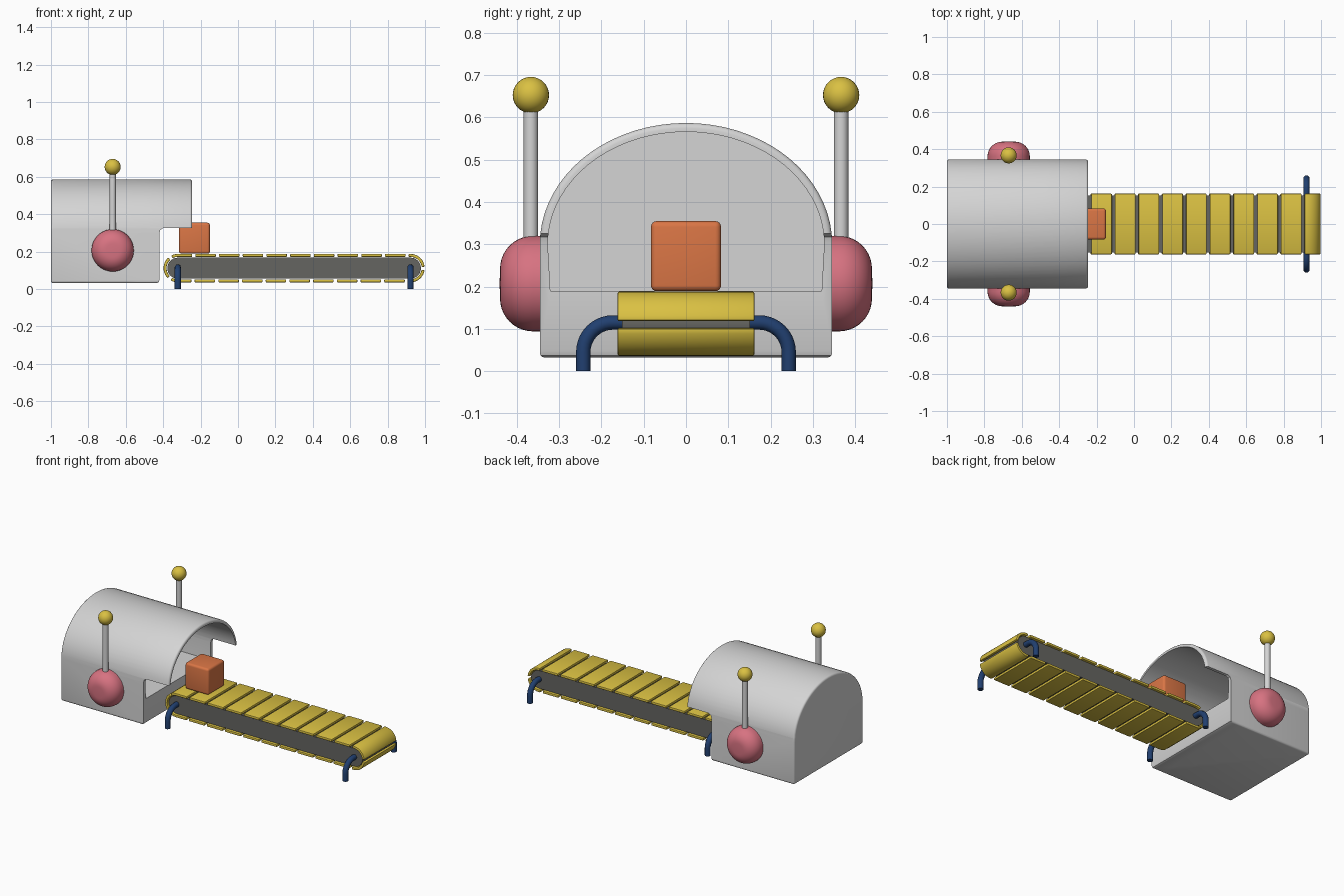
import bpy, bmesh, math
from mathutils import Vector

if "Cube" in bpy.data.objects:
    bpy.data.objects.remove(bpy.data.objects["Cube"])


def material(name, r, g, b):
    m = bpy.data.materials.new(name)
    m.diffuse_color = (r, g, b, 1)
    m.use_nodes = True
    m.node_tree.nodes["Principled BSDF"].inputs["Base Color"].default_value = m.diffuse_color
    return m


GREY = material("light grey", 0.66, 0.66, 0.66)
YELLOW = material("yellow", 0.70, 0.53, 0.055)
PINK = material("pink", 0.68, 0.17, 0.22)
ORANGE = material("orange", 0.70, 0.18, 0.06)
NAVY = material("navy blue", 0.015, 0.05, 0.16)
DARK = material("dark grey", 0.13, 0.13, 0.12)


def activate(ob):
    bpy.ops.object.select_all(action='DESELECT')
    ob.select_set(True)
    bpy.context.view_layer.objects.active = ob


def smooth(ob, angle=35):
    activate(ob)
    bpy.ops.object.shade_smooth_by_angle(angle=math.radians(angle))


def finish(name, bm, mat):
    bmesh.ops.recalc_face_normals(bm, faces=bm.faces)
    me = bpy.data.meshes.new(name)
    bm.to_mesh(me)
    bm.free()
    me.materials.append(mat)
    ob = bpy.data.objects.new(name, me)
    bpy.context.collection.objects.link(ob)
    return ob


def add_prism(bm, pts, axis, a, b):
    """Extrude a 2D outline along x (outline in y,z) or y (outline in x,z)."""
    def at(p, t):
        return (t, p[0], p[1]) if axis == 'x' else (p[0], t, p[1])
    lo = [bm.verts.new(at(p, a)) for p in pts]
    hi = [bm.verts.new(at(p, b)) for p in pts]
    bm.faces.new(lo)
    bm.faces.new(hi[::-1])
    n = len(pts)
    for i in range(n):
        j = (i + 1) % n
        bm.faces.new((lo[i], hi[i], hi[j], lo[j]))


def prism(name, pts, axis, a, b, mat):
    bm = bmesh.new()
    add_prism(bm, pts, axis, a, b)
    return finish(name, bm, mat)


def bevel(ob, width, segments, angle=60):
    m = ob.modifiers.new("bevel", 'BEVEL')
    m.width, m.segments = width, segments
    m.limit_method, m.angle_limit = 'ANGLE', math.radians(angle)
    activate(ob)
    bpy.ops.object.modifier_apply(modifier=m.name)


def cut(ob, cutter):
    m = ob.modifiers.new("cut", 'BOOLEAN')
    m.operation, m.object, m.solver = 'DIFFERENCE', cutter, 'EXACT'
    activate(ob)
    bpy.ops.object.modifier_apply(modifier=m.name)
    bpy.data.objects.remove(cutter)


def lathe(name, profile, origin, axis, mat, steps=40):
    """Revolve (radius, height) points around the axis direction."""
    bm = bmesh.new()
    vs = [bm.verts.new((r, 0, h)) for r, h in profile]
    es = [bm.edges.new(p) for p in zip(vs, vs[1:])]
    bmesh.ops.spin(bm, geom=vs + es, cent=(0, 0, 0), axis=(0, 0, 1),
                   angle=2 * math.pi, steps=steps)
    bmesh.ops.remove_doubles(bm, verts=bm.verts, dist=1e-5)
    rot = Vector((0, 0, 1)).rotation_difference(Vector(axis)).to_matrix()
    bmesh.ops.transform(bm, matrix=rot.to_4x4(), verts=bm.verts)
    bmesh.ops.translate(bm, vec=origin, verts=bm.verts)
    ob = finish(name, bm, mat)
    smooth(ob, 50)
    return ob


# Housing: domed tunnel, hollow inside, with a projecting yellow hood
def dome(w, base_w, floor, rise, n=36):
    arc = [(w * math.cos(math.pi * i / n), 0.30 + rise * math.sin(math.pi * i / n))
           for i in range(n + 1)]
    return [(base_w, floor)] + arc + [(-base_w, floor)]


housing = prism("housing", dome(0.346, 0.346, 0.032, 0.287), 'x', -1.0, -0.245, GREY)
bevel(housing, 0.012, 3)
cut(housing, prism("cavity", dome(0.327, 0.321, 0.19, 0.266), 'x', -0.96, 0.1, GREY))
notch = [(-0.435, -0.1), (-0.435, 0.032), (-0.424, 0.037), (-0.42, 0.048), (-0.42, 0.30),
         (-0.415, 0.317), (-0.40, 0.326), (0.1, 0.326), (0.1, -0.1)]
cut(housing, prism("notch", notch, 'y', -1, 1, GREY))
bm = bmesh.new()
bm.from_mesh(housing.data)
bmesh.ops.triangulate(bm, faces=bm.faces)
for co, no in (((-0.49, 0, 0), (1, 0, 0)), ((0, 0, 0.325), (0, 0, 1))):
    bmesh.ops.bisect_plane(bm, geom=bm.verts[:] + bm.edges[:] + bm.faces[:],
                           plane_co=co, plane_no=no, dist=1e-5)
for f in bm.faces:
    c = f.calc_center_median()
    f.material_index = int(c.x > -0.49 and c.z > 0.3249)
bm.to_mesh(housing.data)
bm.free()
housing.data.materials.clear()
housing.data.materials.append(GREY)
housing.data.materials.append(YELLOW)
smooth(housing)

# Side knobs with levers and ball tips
knob = [(0.113, 0.0)] + [(0.035 + 0.078 * math.cos(a), 0.025 + 0.078 * math.sin(a))
                         for a in (math.pi / 2 * i / 10 for i in range(11))] + [(0, 0.104)]
ball = [(0.043 * math.sin(math.pi * i / 16), -0.043 * math.cos(math.pi * i / 16))
        for i in range(17)]
rod = [(0, 0), (0.017, 0), (0.017, 0.36), (0, 0.36)]
for side, s in (("front", -1), ("back", 1)):
    lathe(side + "_knob", knob, (-0.67, s * 0.337, 0.207), (0, s, 0), PINK)
    lathe(side + "_lever", rod, (-0.67, s * 0.367, 0.27), (0, 0, 1), GREY, 20)
    lathe(side + "_lever_ball", ball, (-0.67, s * 0.367, 0.653), (0, 0, 1), YELLOW, 28)

# Conveyor: path around the two end rollers
X0, X1, ZC, R = -0.322, 0.922, 0.112, 0.068
L, A = X1 - X0, math.pi * R
TOTAL = 2 * (L + A)


def track(s, off):
    """Point at distance s clockwise from the top left, offset outward."""
    s %= TOTAL
    r = R + off
    if s < L:
        return (X0 + s, ZC + r)
    if s < L + A:
        a = (s - L) / R
        return (X1 + r * math.sin(a), ZC + r * math.cos(a))
    if s < 2 * L + A:
        return (X1 - (s - L - A), ZC - r)
    a = (s - 2 * L - A) / R
    return (X0 - r * math.sin(a), ZC - r * math.cos(a))


# Conveyor core
core = [track(i * A / 16 + k * (L + A) + L, -0.012) for k in (0, 1) for i in range(17)]
smooth(prism("conveyor_core", core, 'y', -0.152, 0.152, DARK))

# Belt slats
COUNT, GAP, STEPS = 23, 0.017, 10
bm = bmesh.new()
pitch = TOTAL / COUNT
for k in range(COUNT):
    start = 0.397 - X0 + k * pitch + GAP / 2
    ss = [start + (pitch - GAP) * i / STEPS for i in range(STEPS + 1)]
    add_prism(bm, [track(s, 0.008) for s in ss] + [track(s, -0.008) for s in ss[::-1]],
              'y', -0.162, 0.162)
slats = finish("belt_slats", bm, YELLOW)
bevel(slats, 0.004, 2)
smooth(slats, 40)

# Bent tube legs
for end, x in (("left", X0), ("right", X1)):
    for side, s in (("front", -1), ("back", 1)):
        bend = [(0.173 + 0.07 * math.sin(a), 0.045 + 0.07 * math.cos(a))
                for a in (math.pi / 2 * i / 10 for i in range(11))]
        path = [(0.14, 0.115)] + bend + [(0.243, 0.0)]
        cu = bpy.data.curves.new("leg_path", 'CURVE')
        cu.dimensions = '3D'
        cu.bevel_depth, cu.bevel_resolution, cu.use_fill_caps = 0.017, 4, True
        sp = cu.splines.new('POLY')
        sp.points.add(len(path) - 1)
        for p, (y, z) in zip(sp.points, path):
            p.co = (x, s * y, z, 1)
        leg = bpy.data.objects.new(f"{end}_{side}_leg", cu)
        bpy.context.collection.objects.link(leg)
        cu.materials.append(NAVY)
        activate(leg)
        bpy.ops.object.convert(target='MESH')
        smooth(bpy.context.object, 50)

# Parcel on the belt
parcel = prism("parcel", [(-0.315, 0.189), (-0.15, 0.189), (-0.15, 0.355), (-0.315, 0.355)],
               'y', -0.083, 0.083, ORANGE)
bevel(parcel, 0.014, 4)
smooth(parcel)
